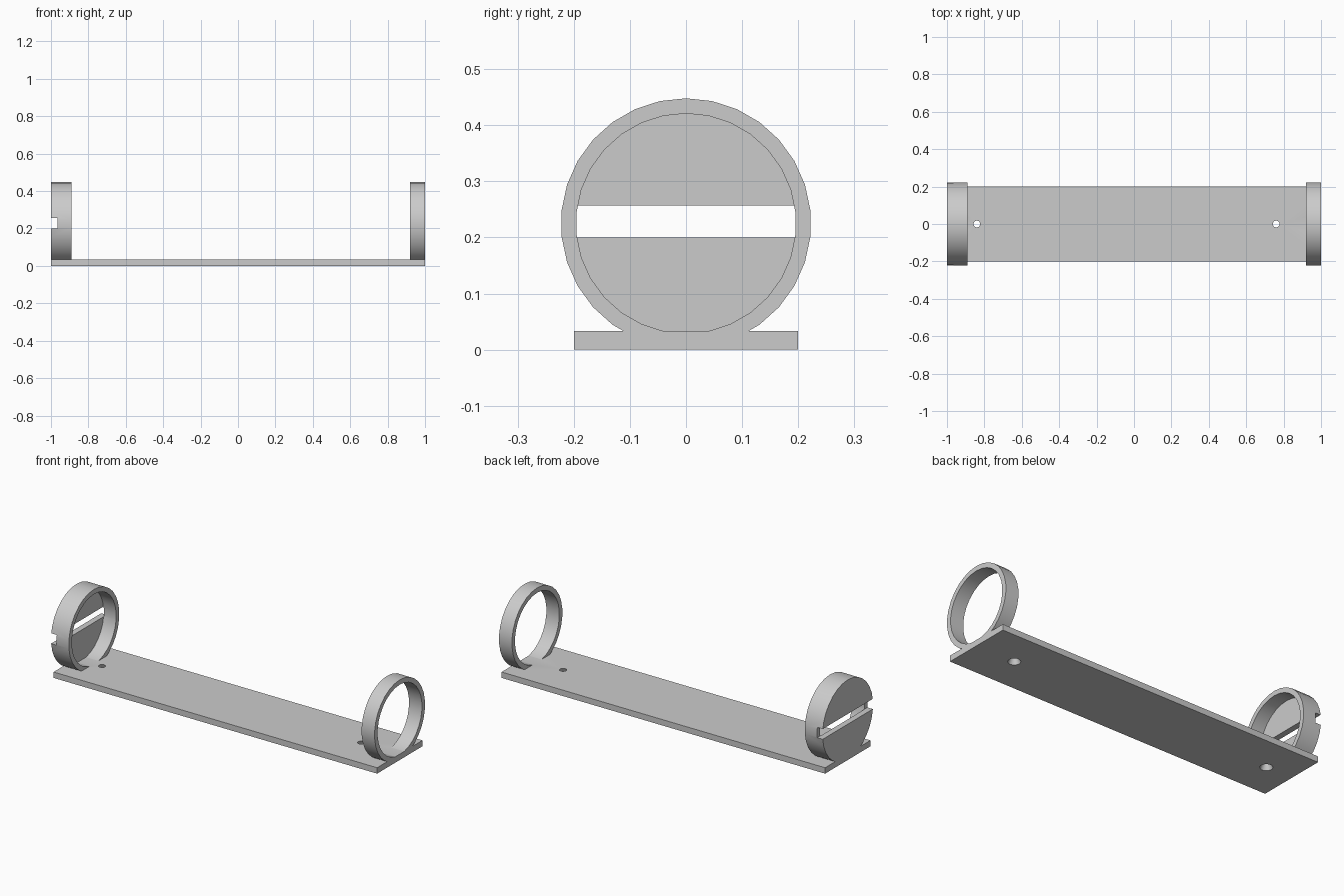
import bpy
import bmesh
from math import sin, cos, tau

cube = bpy.data.objects.get("Cube")
if cube:
    bpy.data.objects.remove(cube, do_unlink=True)

PLATE_TOP = 0.033
HALF_WIDTH = 0.2
RING_Z = 0.225
OUTER, INNER = 0.223, 0.196
SIDES = 30

grey = bpy.data.materials.new("plain grey")
grey.use_nodes = True
colour = (0.6, 0.6, 0.6, 1)
grey.diffuse_color = colour
grey.node_tree.nodes["Principled BSDF"].inputs["Base Color"].default_value = colour


def finish(name, bm):
    bmesh.ops.recalc_face_normals(bm, faces=bm.faces)
    mesh = bpy.data.meshes.new(name)
    bm.to_mesh(mesh)
    bm.free()
    mesh.materials.append(grey)
    obj = bpy.data.objects.new(name, mesh)
    bpy.context.collection.objects.link(obj)
    return obj


def loft(name, rings):
    """Solid between two matching loops of points."""
    bm = bmesh.new()
    a, b = [[bm.verts.new(p) for p in ring] for ring in rings]
    bm.faces.new(a)
    bm.faces.new(b)
    for i in range(len(a)):
        j = (i + 1) % len(a)
        bm.faces.new((a[i], a[j], b[j], b[i]))
    return finish(name, bm)


def box(name, x0, x1, y0, y1, z0, z1):
    return loft(name, [[(x0, y0, z), (x1, y0, z), (x1, y1, z), (x0, y1, z)]
                       for z in (z0, z1)])


def drum(name, x0, x1, radius):
    """Cylinder along x with a corner at the very top."""
    angles = [tau * i / SIDES for i in range(SIDES)]
    return loft(name, [[(x, radius * sin(a), RING_Z + radius * cos(a)) for a in angles]
                       for x in (x0, x1)])


def countersink(name, x, r_top, r_bottom):
    """Upright tapered cutter through the plate, extended past both faces."""
    slope = (r_bottom - r_top) / PLATE_TOP
    rings = []
    for z in (-0.01, PLATE_TOP + 0.01):
        r = r_bottom - slope * z
        rings.append([(x + r * cos(tau * i / SIDES), r * sin(tau * i / SIDES), z)
                      for i in range(SIDES)])
    return loft(name, rings)


def combine(target, other, operation):
    """Apply a boolean and discard the second solid."""
    mod = target.modifiers.new("boolean", 'BOOLEAN')
    mod.operation = operation
    mod.solver = 'EXACT'
    mod.object = other
    bpy.context.view_layer.objects.active = target
    bpy.ops.object.modifier_apply(modifier=mod.name)
    bpy.data.objects.remove(other, do_unlink=True)


# Base plate with two countersunk screw holes
holder = box("base_plate_with_rings", -1, 1, -HALF_WIDTH, HALF_WIDTH, 0, PLATE_TOP)
for x in (-0.84, 0.76):
    combine(holder, countersink("screw_hole", x, 0.018, 0.032), 'DIFFERENCE')

# Closed end socket: cup open to the inside, slotted across its end wall
socket = drum("end_socket", -1, -0.89, OUTER)
combine(socket, drum("socket_bore", -0.967, -0.8, INNER), 'DIFFERENCE')
combine(socket, box("slot", -1.1, -0.966, -0.3, 0.3, 0.2, 0.257), 'DIFFERENCE')

# Open ring at the other end
ring = drum("open_ring", 0.92, 1, OUTER)
combine(ring, drum("ring_bore", 0.8, 1.1, INNER), 'DIFFERENCE')

# Fuse into one solid
for part in (socket, ring):
    combine(holder, part, 'UNION')

bpy.ops.object.select_all(action='DESELECT')
holder.select_set(True)
bpy.context.view_layer.objects.active = holder
bpy.ops.object.shade_smooth_by_angle(angle=0.5)
